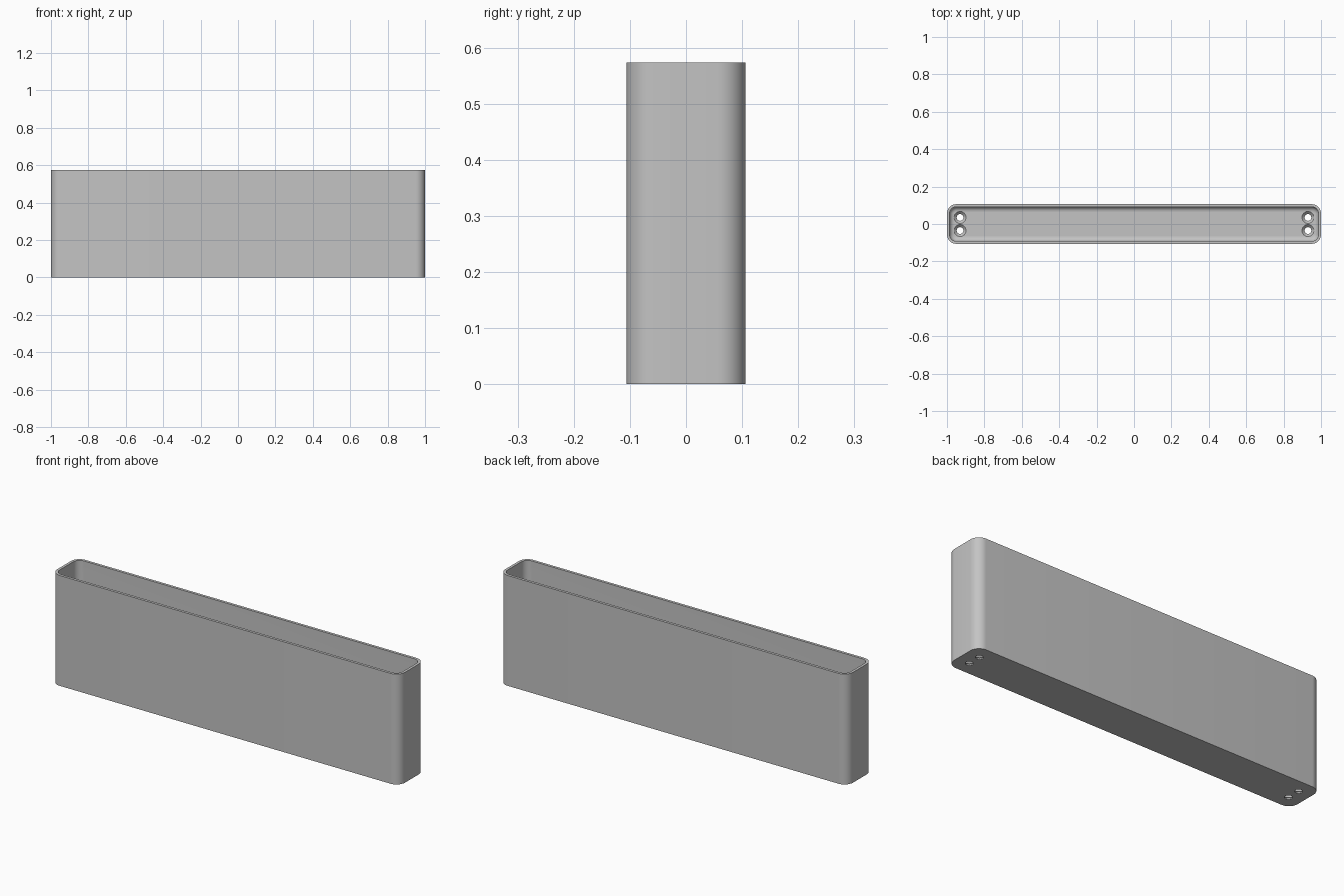
import bpy, bmesh
from math import sin, cos, pi

cube = bpy.data.objects.get("Cube")
if cube:
    bpy.data.objects.remove(cube)

HALF_X, HALF_Y, HEIGHT = 1.0, 0.106, 0.573
CORNER, WALL, FLOOR, FILLET = 0.05, 0.014, 0.02, 0.026
STEPS = 10

grey = bpy.data.materials.new("plain grey")
grey.use_nodes = True
colour = (0.55, 0.55, 0.55, 1)
grey.diffuse_color = colour
grey.node_tree.nodes["Principled BSDF"].inputs["Base Color"].default_value = colour


def ring(bm, inset, z):
    """Rounded rectangle loop, inset from the outer wall."""
    r = CORNER - inset
    verts = []
    for quarter, (sx, sy) in enumerate([(1, 1), (-1, 1), (-1, -1), (1, -1)]):
        for i in range(STEPS + 1):
            a = (quarter + i / STEPS) * pi / 2
            verts.append(bm.verts.new((sx * (HALF_X - CORNER) + r * cos(a),
                                       sy * (HALF_Y - CORNER) + r * sin(a), z)))
    return verts


def make_object(name, bm):
    bmesh.ops.recalc_face_normals(bm, faces=bm.faces)
    mesh = bpy.data.meshes.new(name)
    bm.to_mesh(mesh)
    bm.free()
    mesh.materials.append(grey)
    obj = bpy.data.objects.new(name, mesh)
    bpy.context.collection.objects.link(obj)
    return obj


# Open tray: outside wall, rim, inside wall, then a rounded floor edge
bm = bmesh.new()
levels = [(0, 0), (0, HEIGHT), (WALL, HEIGHT)]
for i in range(7):
    a = i / 6 * pi / 2
    levels.append((WALL + FILLET * (1 - cos(a)), FLOOR + FILLET * (1 - sin(a))))
rings = [ring(bm, *level) for level in levels]
for low, high in zip(rings, rings[1:]):
    for i in range(len(low)):
        j = (i + 1) % len(low)
        bm.faces.new((low[i], low[j], high[j], high[i]))
bm.faces.new(rings[0])
bm.faces.new(rings[-1])
tray = make_object("tray", bm)

# Countersunk screw holes, a pair at each end
bm = bmesh.new()
profile = [(0.018, -0.02), (0.018, 0.006), (0.032, FLOOR), (0.032, FLOOR + 0.01)]
for x in (-0.93, 0.93):
    for y in (-0.035, 0.035):
        loops = [[bm.verts.new((x + r * cos(k * pi / 16), y + r * sin(k * pi / 16), z))
                  for k in range(32)] for r, z in profile]
        for low, high in zip(loops, loops[1:]):
            for k in range(32):
                n = (k + 1) % 32
                bm.faces.new((low[k], low[n], high[n], high[k]))
        bm.faces.new(loops[0][::-1])
        bm.faces.new(loops[-1])
cutter = make_object("screw_hole_cutter", bm)
cutter.hide_render = True

cut = tray.modifiers.new("screw holes", "BOOLEAN")
cut.operation = "DIFFERENCE"
cut.solver = "EXACT"
cut.object = cutter
bpy.ops.object.select_all(action="DESELECT")
tray.select_set(True)
bpy.context.view_layer.objects.active = tray
bpy.ops.object.modifier_apply(modifier=cut.name)
bpy.data.objects.remove(cutter)
bpy.ops.object.shade_smooth_by_angle(angle=pi / 6)
